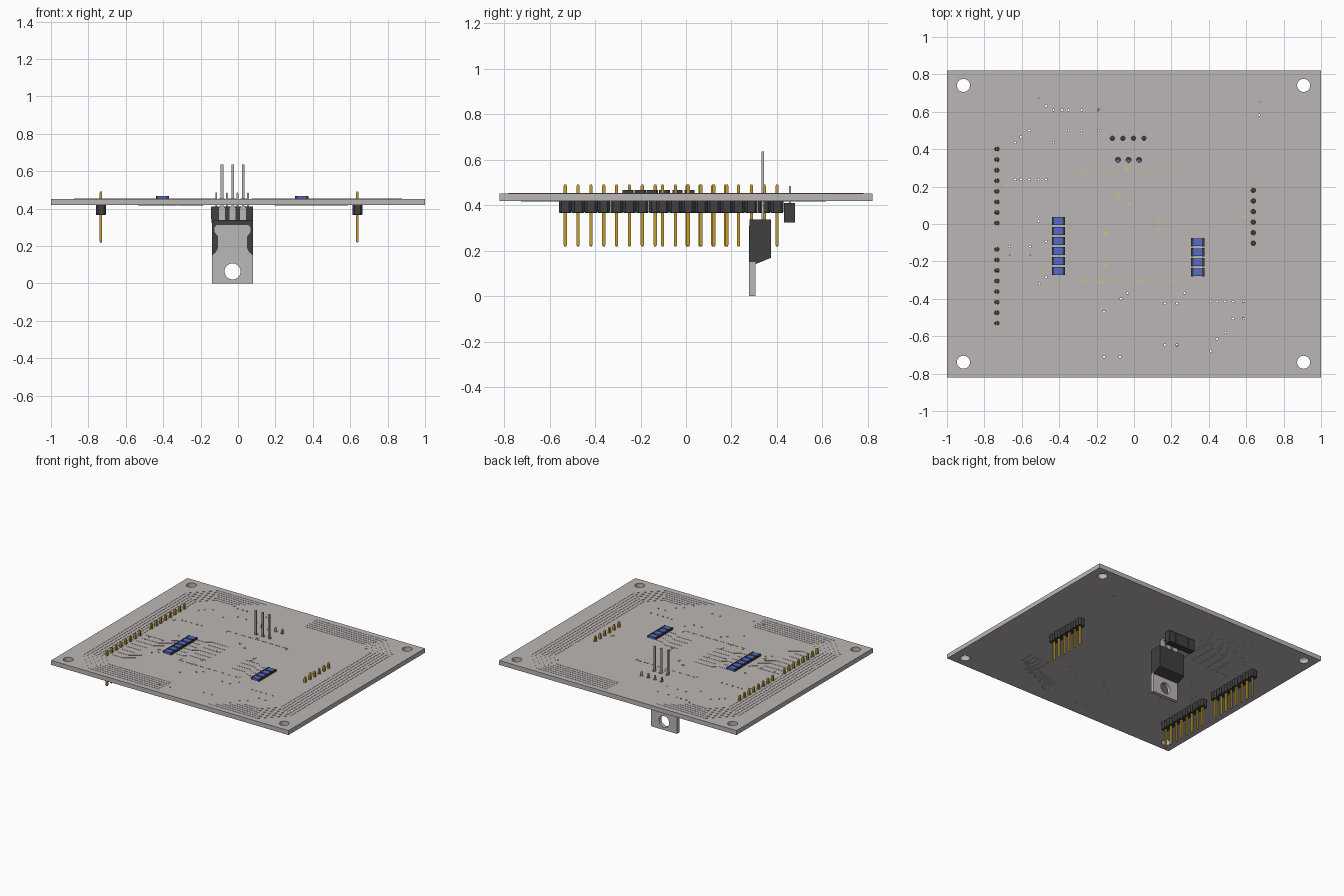
import bpy, bmesh, math
from mathutils import Matrix, Vector

if "Cube" in bpy.data.objects:
    bpy.data.objects.remove(bpy.data.objects["Cube"])

def mat(name, rgb):
    m = bpy.data.materials.new(name)
    m.diffuse_color = (*rgb, 1)
    m.use_nodes = True
    m.node_tree.nodes["Principled BSDF"].inputs["Base Color"].default_value = m.diffuse_color
    return m

BOARD = mat("board grey", (0.50, 0.47, 0.46))
METAL = mat("metal grey", (0.50, 0.48, 0.47))
BLACK = mat("black plastic", (0.05, 0.05, 0.05))
GOLD = mat("gold", (0.55, 0.34, 0.03))
BLUE = mat("resistor blue", (0.09, 0.15, 0.62))
YELLOW = mat("yellow print", (0.62, 0.62, 0.12))
BOT, TOP = 0.418, 0.452
PITCH = 0.0565
SQUARE = [(-1, -1), (1, -1), (1, 1), (-1, 1)]
OCTAGON = [(-.6, -1), (.6, -1), (1, -.6), (1, .6), (.6, 1), (-.6, 1), (-1, .6), (-1, -.6)]

def finish(name, bm, material):
    bmesh.ops.recalc_face_normals(bm, faces=bm.faces)
    me = bpy.data.meshes.new(name)
    bm.to_mesh(me)
    bm.free()
    me.materials.append(material)
    ob = bpy.data.objects.new(name, me)
    bpy.context.collection.objects.link(ob)
    return ob

def loft(bm, cx, cy, sections, shape=SQUARE):
    """Stack of scaled cross-sections: (z, half_x, half_y)."""
    rings = [[bm.verts.new((cx + x * hx, cy + y * hy, z)) for x, y in shape] for z, hx, hy in sections]
    n = len(shape)
    for a, b in zip(rings, rings[1:]):
        for i in range(n):
            bm.faces.new((a[i], a[(i + 1) % n], b[(i + 1) % n], b[i]))
    bm.faces.new(rings[0][::-1])
    bm.faces.new(rings[-1])

def box(bm, x0, x1, y0, y1, z0, z1):
    hx, hy = (x1 - x0) / 2, (y1 - y0) / 2
    loft(bm, x0 + hx, y0 + hy, [(z0, hx, hy), (z1, hx, hy)])

def ribbon(bm, path, width, z0, z1):
    """Thin raised track along a polyline."""
    for a, b in zip(path, path[1:]):
        a, b = Vector(a), Vector(b)
        d = (b - a).normalized() * width / 2
        n = Vector((-d.y, d.x))
        ring = [a - d - n, b + d - n, b + d + n, a - d + n]
        lo, hi = ([bm.verts.new((*p, z)) for p in ring] for z in (z0, z1))
        bm.faces.new(lo[::-1])
        bm.faces.new(hi)
        for i in range(4):
            bm.faces.new((lo[i], lo[(i + 1) % 4], hi[(i + 1) % 4], hi[i]))

def circle(x, y, r, n):
    return [(x + r * math.cos(2 * math.pi * i / n), y + r * math.sin(2 * math.pi * i / n)) for i in range(n)]

def plate(name, loops, thickness, matrix, material):
    """Flat plate with holes: first loop is the outline, the rest are holes."""
    cu = bpy.data.curves.new(name, 'CURVE')
    cu.dimensions, cu.fill_mode, cu.extrude = '2D', 'BOTH', thickness / 2
    for loop in loops:
        s = cu.splines.new('POLY')
        s.points.add(len(loop) - 1)
        for p, (x, y) in zip(s.points, loop):
            p.co = (x, y, 0, 1)
        s.use_cyclic_u = True
    tmp = bpy.data.objects.new(name + "_tmp", cu)
    bpy.context.collection.objects.link(tmp)
    bpy.context.view_layer.update()
    me = bpy.data.meshes.new_from_object(tmp.evaluated_get(bpy.context.evaluated_depsgraph_get()))
    bm = bmesh.new()
    bm.from_mesh(me)
    bpy.data.objects.remove(tmp)
    bpy.data.meshes.remove(me)
    bmesh.ops.remove_doubles(bm, verts=bm.verts, dist=1e-5)
    bm.transform(matrix)
    ob = finish(name, bm, material)
    ob.data.materials.clear()
    ob.data.materials.append(material)
    for p in ob.data.polygons:
        p.material_index = 0
    return ob

# Layout of everything that passes through the board
headers = {"left_header_back": (-0.733, 0.005, 8), "left_header_front": (-0.733, -0.531, 8),
           "right_header": (0.638, -0.103, 6)}
socket_x = [-0.116 + i * PITCH for i in range(4)]
lead_x = [-0.029 + i * PITCH for i in (-1, 0, 1)]
vias = {0.67: [-.51], 0.63: [-.47], 0.61: [-.43, -.385, -.35, -.28, -.19], 0.50: [-.56, -.35, -.28, -.19],
        0.465: [-.605], 0.436: [-.635, -.43], 0.238: [-.635, -.605, -.56, -.51, -.47], 0.015: [-.51],
        -0.093: [-.47], -0.12: [-.665, -.555], -0.163: [-.665, -.555], -0.285: [-.47], -0.317: [-.505],
        -0.37: [-.035, .27], -0.4: [-.07], -0.425: [.165, .23], -0.415: [.41, .445, .485, .53, .585],
        -0.47: [-.16], -0.505: [.53, .585], -0.58: [.49], -0.615: [.445], -0.68: [.41],
        -0.647: [.165, .23], -0.71: [-.16, -.075], 0.65: [.67], 0.583: [.67]}

# Circuit board with all its holes
loops = [[(-1, -.82), (1, -.82), (1, .82), (-1, .82)]]
loops += [circle(x, y, 0.035, 24) for x in (-.912, .907) for y in (-.739, .741)]
for hx, hy, n in headers.values():
    loops += [circle(hx, hy + i * PITCH, 0.0125, 12) for i in range(n)]
loops += [circle(x, 0.458, 0.012, 12) for x in socket_x]
loops += [circle(x, 0.343, 0.014, 12) for x in lead_x]
loops += [circle(x, y, 0.006, 8) for y, xs in vias.items() for x in xs]
plate("circuit_board", loops, TOP - BOT, Matrix.Translation((0, 0, (TOP + BOT) / 2)), BOARD)

# Pin headers hanging under the board
for name, (hx, hy, n) in headers.items():
    body, pins = bmesh.new(), bmesh.new()
    for i in range(n):
        y = hy + i * PITCH
        loft(body, hx, y, [(.365, .024, .025), (.371, .027, .028), (BOT, .027, .028)], OCTAGON)
        loft(pins, hx, y, [(.218, .004, .004), (.226, .007, .007), (.484, .007, .007), (.492, .004, .004)])
    finish(name + "_body", body, BLACK)
    finish(name + "_pins", pins, GOLD)

# Four-way socket behind the regulator
body, pins = bmesh.new(), bmesh.new()
for x in socket_x:
    loft(body, x, .455, [(.34, .009, .009), (.323, .009, .009), (.323, .027, .025), (.41, .027, .025)])
    loft(pins, x, .457, [(.40, .005, .005), (.48, .005, .005), (.485, .003, .003)])
box(body, socket_x[0] - .028, socket_x[3] + .028, .438, .474, .345, .409)
finish("socket_body", body, BLACK)
finish("socket_pins", pins, METAL)

# Power regulator: metal tab, plastic body with sloped underside, three leads
half = [(.109, 0), (.109, .15), (.09, .165), (.077, .19), (.077, .25), (.096, .275), (.096, .3), (.085, .312)]
outline = [(x - .029, z) for x, z in half] + [(-x - .029, z) for x, z in half[::-1]]
to_front = Matrix.Translation((0, .2915, 0)) @ Matrix.Rotation(math.pi / 2, 4, 'X')
plate("regulator_tab", [outline, circle(-.029, .064, .043, 28)], .028, to_front, METAL)
side = [(.279, .338), (.374, .338), (.374, .169), (.306, .141), (.279, .141)]
bm = bmesh.new()
face = bm.faces.new([bm.verts.new((-.139, y, z)) for y, z in side])
ext = bmesh.ops.extrude_face_region(bm, geom=[face])
bmesh.ops.translate(bm, vec=(.219, 0, 0), verts=[v for v in ext["geom"] if isinstance(v, bmesh.types.BMVert)])
finish("regulator_body", bm, BLACK)
bm = bmesh.new()
for x in lead_x:
    loft(bm, x, .337, [(.33, .019, .0055), (.40, .019, .0055), (.415, .007, .0055), (.636, .007, .0055)])
finish("regulator_leads", bm, METAL)

# Surface resistors: blue body with dark end caps
for name, cx, y0, n in (("left_resistors", -.404, -.252, 6), ("right_resistors", .341, -.258, 4)):
    body, caps = bmesh.new(), bmesh.new()
    for i in range(n):
        y = y0 + i * .0535
        box(body, cx - .024, cx + .024, y - .021, y + .021, TOP - .001, .467)
        for s in (-1, 1):
            box(caps, cx + s * .029 - .006, cx + s * .029 + .006, y - .022, y + .022, TOP - .001, .468)
    finish(name + "_body", body, BLUE)
    finish(name + "_caps", caps, BLACK)

# Copper tracks, same colour as the board: nested loops plus short fan-outs
bm = bmesh.new()
T = (TOP - .0005, TOP + .0015)
for i in range(6):
    x, y, c = .87 - .027 * i, .775 - .027 * i, .16 - .012 * i
    for s in (-1, 1):
        ribbon(bm, [(s * .12, s * y), (s * (x - c), s * y), (s * x, s * (y - c)), (s * x, -s * (y - c)),
                    (s * (x - c), -s * y), (s * (.3 + .04 * i), -s * y)], .008, *T)
for i in range(8):
    y = -.5 + i * PITCH
    ribbon(bm, [(-.70, y), (-.62 + .012 * i, y), (-.55 + .012 * i, y + .05)], .007, *T)
for i in range(6):
    y = -.235 + i * .0535
    ribbon(bm, [(-.36, y), (-.3, y), (-.26, y + .03), (-.12, y + .03)], .007, *T)
for i in range(4):
    y = -.235 + i * .0535
    ribbon(bm, [(.30, y), (.25, y), (.21, y + .03), (.1, y + .03)], .007, *T)
finish("top_tracks", bm, BOARD)
bm = bmesh.new()
for i in range(5):
    ribbon(bm, [(-.19 - .07 * i, .61 - .02 * i), (-.25 - .07 * i, .5 - .02 * i), (-.25 - .07 * i, .25)],
           .007, BOT - .0015, BOT + .0005)
    ribbon(bm, [(.585 - .04 * i, -.42), (.585 - .04 * i, -.5 - .03 * i), (.2, -.6 - .03 * i)],
           .007, BOT - .0015, BOT + .0005)
finish("bottom_tracks", bm, BOARD)

# Yellow printed dashes: component outline and small marks
bm = bmesh.new()
for y in (.272, -.31):
    for i in range(9):
        x = -.275 + i * .058
        ribbon(bm, [(x, y), (x + .03, y)], .004, TOP, TOP + .002)
for x in (-.275, .228):
    for y in (.25, -.3):
        ribbon(bm, [(x, y), (x, y + .02)], .004, TOP, TOP + .002)
for x, y in [(-.04, .295), (-.085, .155), (-.025, .11), (.135, .01), (.135, -.03), (-.68, .205),
             (-.155, -.05), (-.15, -.225), (-.17, -.31), (-.49, -.25), (.59, .04)]:
    ribbon(bm, [(x - .01, y), (x + .01, y)], .005, TOP, TOP + .002)
    ribbon(bm, [(x, y - .012), (x, y + .012)], .004, TOP, TOP + .002)
finish("printed_marks", bm, YELLOW)

# Smooth only the round hole walls
for name in ("circuit_board", "regulator_tab"):
    bpy.ops.object.select_all(action='DESELECT')
    ob = bpy.data.objects[name]
    ob.select_set(True)
    bpy.context.view_layer.objects.active = ob
    bpy.ops.object.shade_smooth_by_angle(angle=math.radians(35))
